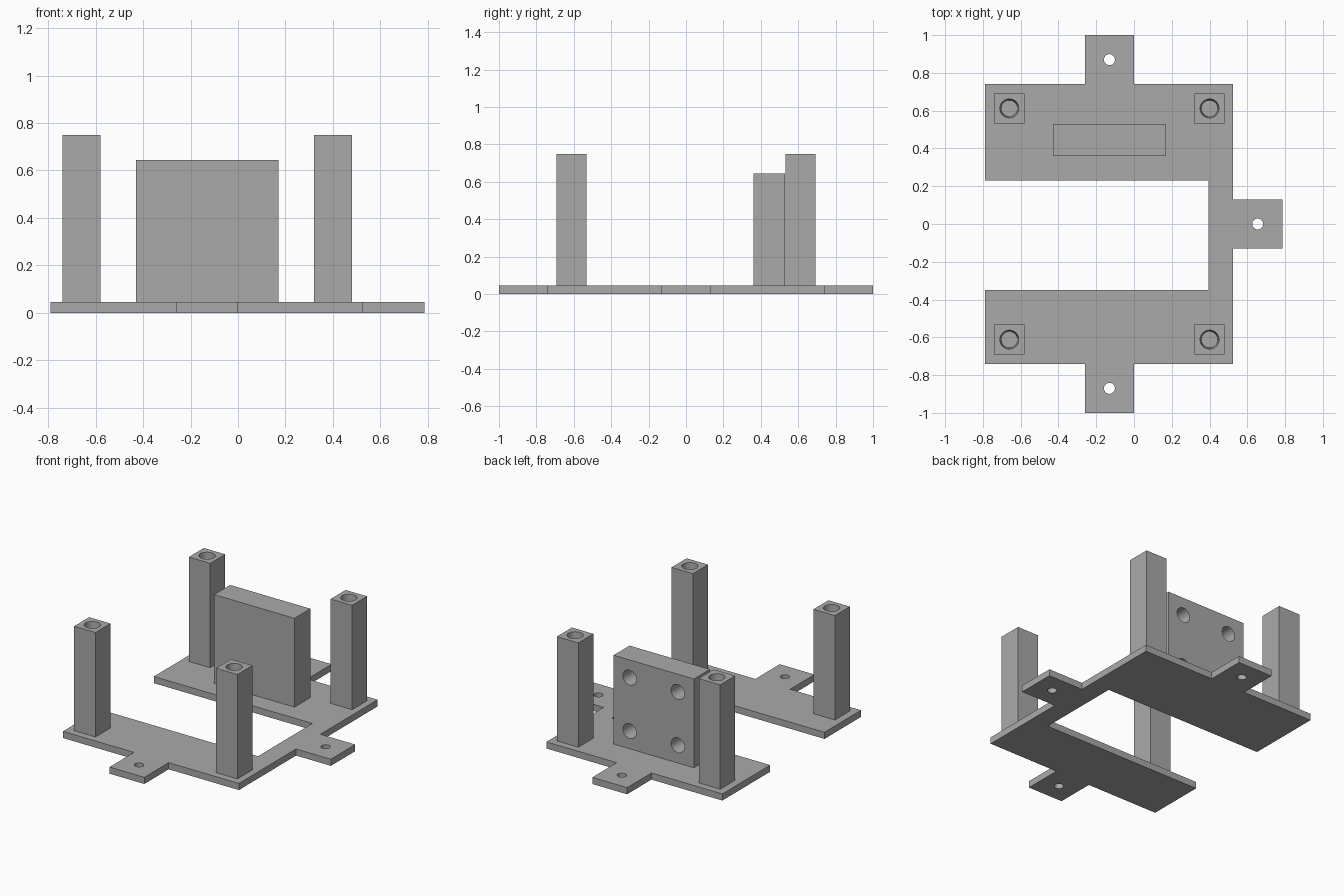
import bpy, bmesh, math
from mathutils import Matrix

if "Cube" in bpy.data.objects:
    bpy.data.objects.remove(bpy.data.objects["Cube"])

T = 0.045            # base plate thickness
POST_TOP = 0.75
WALL_TOP = 0.645

grey = bpy.data.materials.new("plain_grey")
grey.diffuse_color = (0.4, 0.4, 0.4, 1)
grey.use_nodes = True
grey.node_tree.nodes["Principled BSDF"].inputs["Base Color"].default_value = grey.diffuse_color


def finish(name, bm):
    bmesh.ops.recalc_face_normals(bm, faces=bm.faces)
    mesh = bpy.data.meshes.new(name)
    bm.to_mesh(mesh)
    bm.free()
    mesh.materials.append(grey)
    ob = bpy.data.objects.new(name, mesh)
    bpy.context.collection.objects.link(ob)
    return ob


def prism(name, outline, z0, z1):
    bm = bmesh.new()
    face = bm.faces.new([bm.verts.new((x, y, z0)) for x, y in outline])
    up = bmesh.ops.extrude_face_region(bm, geom=[face])["geom"]
    verts = [g for g in up if isinstance(g, bmesh.types.BMVert)]
    bmesh.ops.translate(bm, verts=verts, vec=(0, 0, z1 - z0))
    return finish(name, bm)


def box(name, x0, x1, y0, y1, z0, z1):
    return prism(name, [(x0, y0), (x1, y0), (x1, y1), (x0, y1)], z0, z1)


def drill(ob, holes, r_in, r_out, depth, axis="Z"):
    """Cut round holes; each point is the mouth, the hole runs inward by depth."""
    bm = bmesh.new()
    turn = Matrix.Rotation(-math.pi / 2, 4, "X") if axis == "Y" else Matrix()
    over = 0.01
    r_top = r_out + (r_out - r_in) * over / depth
    for p in holes:
        place = Matrix.Translation(p) @ turn @ Matrix.Translation((0, 0, (over - depth) / 2))
        bmesh.ops.create_cone(bm, cap_ends=True, segments=40, radius1=r_in,
                              radius2=r_top, depth=depth + over, matrix=place)
    cutter = finish(ob.name + "_cutter", bm)
    cutter.hide_render = True
    mod = ob.modifiers.new("holes", "BOOLEAN")
    mod.operation, mod.solver, mod.object = "DIFFERENCE", "EXACT", cutter
    bpy.context.view_layer.objects.active = ob
    bpy.ops.object.select_all(action="DESELECT")
    ob.select_set(True)
    bpy.ops.object.modifier_apply(modifier=mod.name)
    bpy.data.objects.remove(cutter)
    bpy.ops.object.shade_smooth_by_angle(angle=math.radians(30))


# C-shaped base plate with three mounting tabs
base = prism("base_plate", [
    (-0.79, -0.74), (-0.26, -0.74), (-0.26, -1), (0, -1), (0, -0.74),
    (0.525, -0.74), (0.525, -0.13), (0.785, -0.13), (0.785, 0.13), (0.525, 0.13),
    (0.525, 0.74), (0, 0.74), (0, 1), (-0.26, 1), (-0.26, 0.74), (-0.79, 0.74),
    (-0.79, 0.23), (0.395, 0.23), (0.395, -0.35), (-0.79, -0.35)], 0, T)
drill(base, [(-0.13, -0.87, T), (-0.13, 0.87, T), (0.655, 0, T)], 0.029, 0.029, T + 0.02)

# Four corner posts with blind tapered holes in their tops
for side, x in (("left", -0.66), ("right", 0.4)):
    for end, y in (("front", -0.612), ("back", 0.612)):
        post = box(f"{end}_{side}_post", x - 0.08, x + 0.08, y - 0.08, y + 0.08, T, POST_TOP)
        drill(post, [(x, y, POST_TOP)], 0.043, 0.05, 0.15)

# Upright mounting block with four blind holes in its back face
block = box("mounting_block", -0.43, 0.17, 0.36, 0.53, T, WALL_TOP)
drill(block, [(-0.13 + dx, 0.53, 0.345 + dz) for dx in (-0.18, 0.18) for dz in (-0.18, 0.18)],
      0.043, 0.05, 0.12, "Y")
